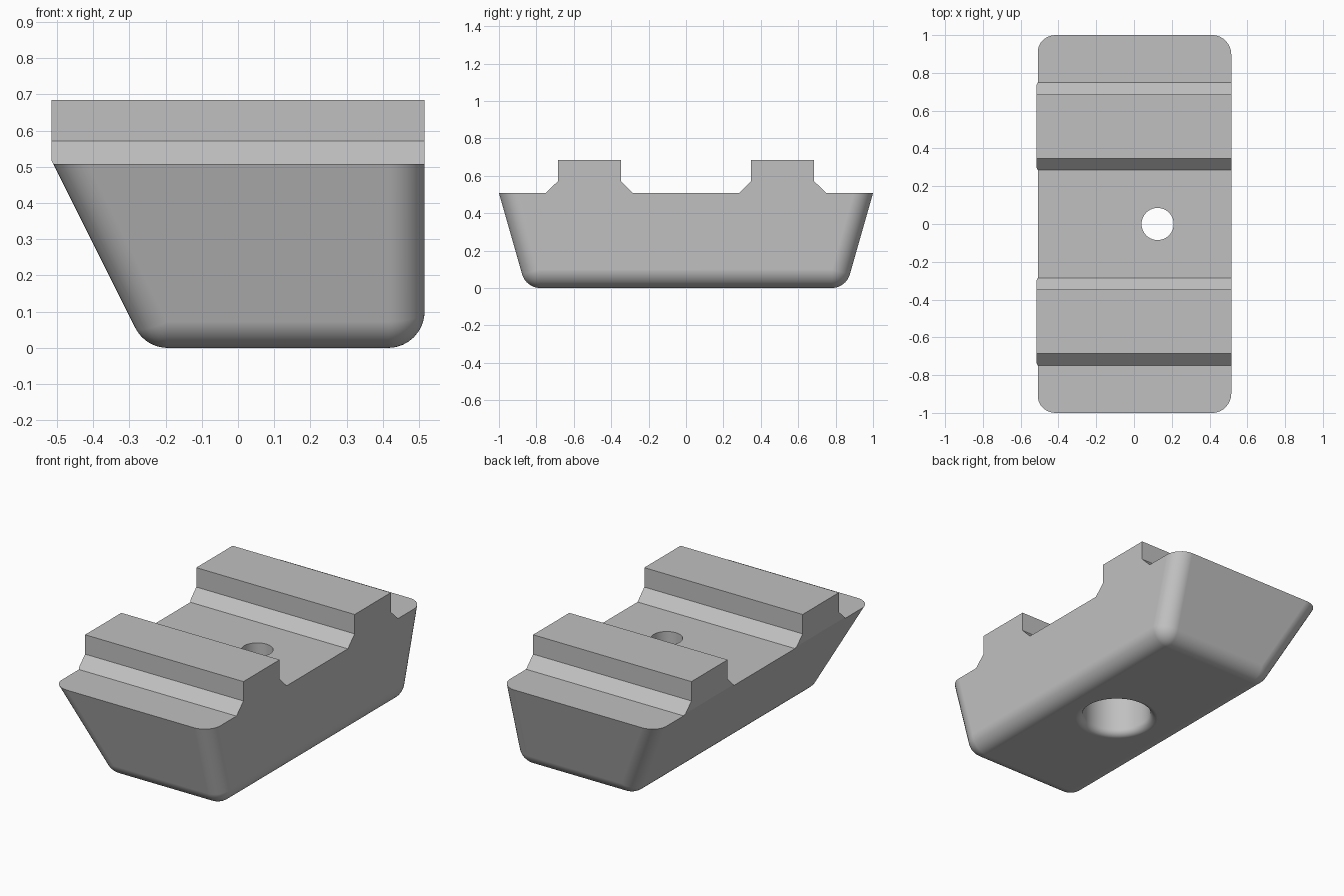
import bpy, bmesh, math
from mathutils import Vector, Matrix

old = bpy.data.objects.get("Cube")
if old:
    bpy.data.objects.remove(old, do_unlink=True)

grey = bpy.data.materials.new("plain grey")
grey.use_nodes = True
colour = (0.53, 0.53, 0.53, 1)
grey.diffuse_color = colour
grey.node_tree.nodes["Principled BSDF"].inputs["Base Color"].default_value = colour

HALF_WIDTH, LEDGE, RIDGE_TOP = 0.515, 0.507, 0.685
RADIUS, STEPS = 0.1, 10


def make_object(name, bm):
    bmesh.ops.recalc_face_normals(bm, faces=bm.faces)
    mesh = bpy.data.meshes.new(name)
    bm.to_mesh(mesh)
    bm.free()
    mesh.materials.append(grey)
    obj = bpy.data.objects.new(name, mesh)
    bpy.context.collection.objects.link(obj)
    return obj


def plane(normal, point):
    n = Vector(normal).normalized()
    return n, n.dot(Vector(point))


def meet(planes, inset):
    """Point where three planes meet after moving each one inwards."""
    normals = Matrix([n for n, d in planes])
    return normals.inverted() @ Vector([d - i for (n, d), i in zip(planes, inset)])


# Tapered block with rounded bottom and corner edges
bottom = plane((0, 0, -1), (0, 0, 0))
cap = plane((0, 0, 1), (0, 0, 0.8))
sides = [plane((1, 0, 0), (HALF_WIDTH, 0, 0)),
         plane((-2, 0, -1), (-HALF_WIDTH, 0, 0.518))]
ends = [plane((0, s, -0.286), (0, s, LEDGE)) for s in (-1, 1)]

bm = bmesh.new()
for side in sides:
    for end in ends:
        low = meet((side, end, bottom), (RADIUS,) * 3)
        high = meet((side, end, cap), (RADIUS, RADIUS, 0))
        for i in range(STEPS + 1):
            for j in range(STEPS + 1 - i):
                k = STEPS - i - j
                n = (side[0] * i + end[0] * j + bottom[0] * k).normalized()
                bm.verts.new(low + n * RADIUS)
                if k == 0:
                    bm.verts.new(high + n * RADIUS)
bmesh.ops.convex_hull(bm, input=bm.verts)
bmesh.ops.delete(bm, geom=[v for v in bm.verts if not v.link_faces], context='VERTS')
bmesh.ops.dissolve_limit(bm, angle_limit=math.radians(0.5),
                         verts=bm.verts, edges=bm.edges)
block = make_object("clamp_block", bm)

# Stepped top outline: two ridges with sloped feet
half = [(0.285, LEDGE), (0.348, 0.571), (0.348, RIDGE_TOP),
        (0.685, RIDGE_TOP), (0.685, 0.571), (0.75, LEDGE), (1.2, LEDGE), (1.2, -0.2)]
outline = half + [(-y, z) for y, z in reversed(half)]
bm = bmesh.new()
face = bm.faces.new([bm.verts.new((-HALF_WIDTH, y, z)) for y, z in outline])
moved = bmesh.ops.extrude_face_region(bm, geom=[face])["geom"]
bmesh.ops.translate(bm, vec=(1.2, 0, 0),
                    verts=[v for v in moved if isinstance(v, bmesh.types.BMVert)])
top_profile = make_object("top_profile_cutter", bm)

# Bolt hole with a wide counterbore and rounded rim underneath
BORE, RIM, HOLE = 0.188, 0.04, 0.085
path = [(0, -0.1), (BORE + RIM, -0.1)]
for i in range(9):
    a = math.pi / 2 * i / 8
    path.append((BORE + RIM - RIM * math.sin(a), RIM - RIM * math.cos(a)))
path += [(BORE, 0.3), (HOLE, 0.3), (HOLE, 0.9), (0, 0.9)]
bm = bmesh.new()
verts = [bm.verts.new((r, 0, z)) for r, z in path]
edges = [bm.edges.new(pair) for pair in zip(verts, verts[1:])]
bmesh.ops.spin(bm, geom=verts + edges, cent=(0, 0, 0), axis=(0, 0, 1),
               angle=math.tau, steps=64)
bmesh.ops.remove_doubles(bm, verts=bm.verts, dist=0.0001)
bmesh.ops.translate(bm, vec=(0.125, 0, 0), verts=bm.verts)
hole = make_object("bolt_hole_cutter", bm)

# Cut the block to shape
bpy.ops.object.select_all(action='DESELECT')
block.select_set(True)
bpy.context.view_layer.objects.active = block
for cutter, operation in ((top_profile, 'INTERSECT'), (hole, 'DIFFERENCE')):
    mod = block.modifiers.new(cutter.name, 'BOOLEAN')
    mod.operation, mod.object, mod.solver = operation, cutter, 'EXACT'
    bpy.ops.object.modifier_apply(modifier=mod.name)
    bpy.data.objects.remove(cutter, do_unlink=True)

bpy.ops.object.shade_smooth_by_angle(angle=math.radians(25))
weighted = block.modifiers.new("flat_faces", 'WEIGHTED_NORMAL')
weighted.keep_sharp = True
